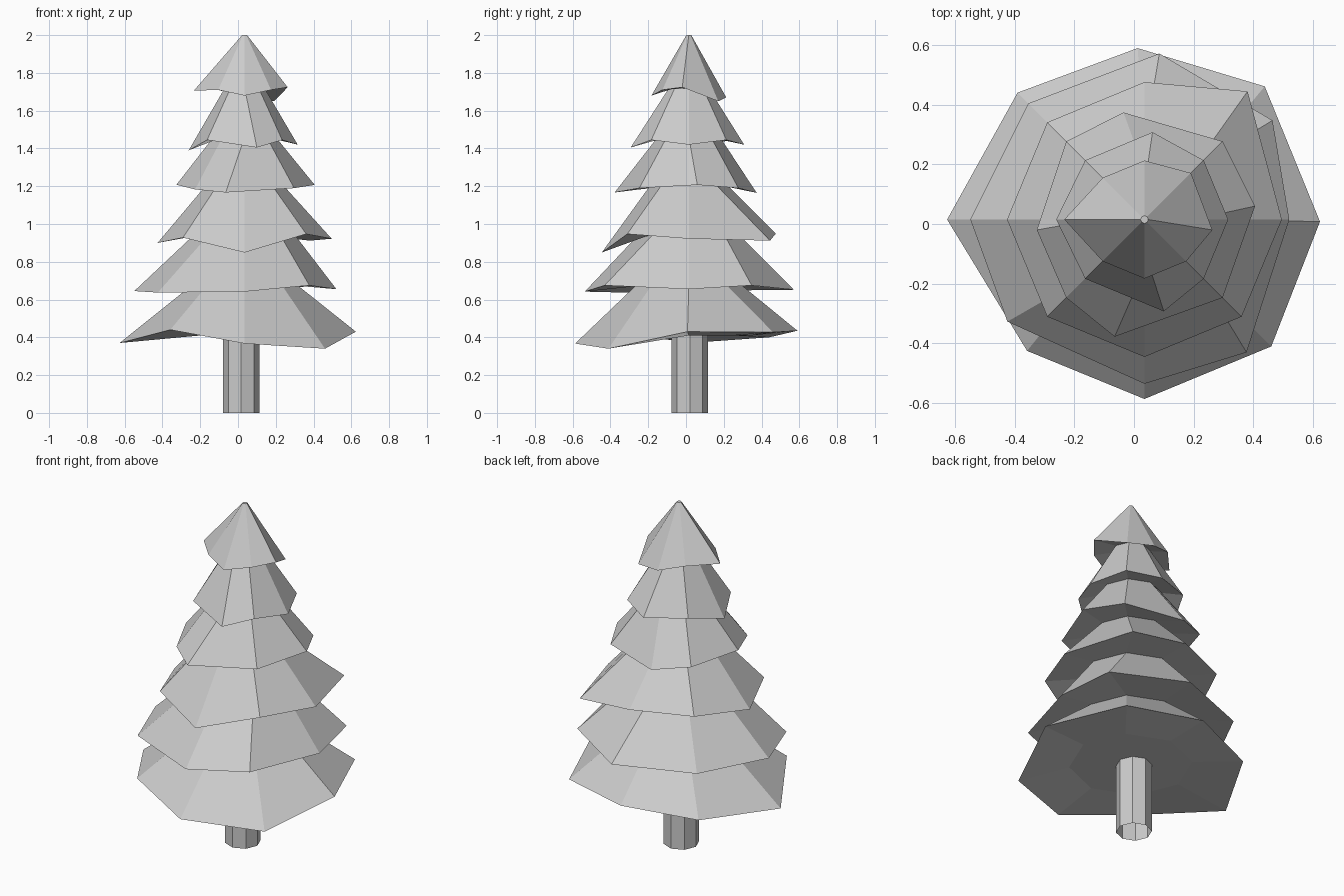
import bpy, bmesh
from math import cos, sin, pi

if "Cube" in bpy.data.objects:
    bpy.data.objects.remove(bpy.data.objects["Cube"])

SIDES = 8
CX, CY = 0.035, 0.015


def ring(bm, cx, cy, r, zs, nudge=None):
    """Octagon of vertices, counter-clockwise from +x, with optional xy nudges."""
    nudge = nudge or {}
    out = []
    for k in range(SIDES):
        a = 2 * pi * k / SIDES
        dx, dy = nudge.get(k, (0, 0))
        z = zs[k] if isinstance(zs, list) else zs
        out.append(bm.verts.new((cx + r * cos(a) + dx, cy + r * sin(a) + dy, z)))
    return out


def skin(bm, upper, lower):
    for k in range(SIDES):
        n = (k + 1) % SIDES
        bm.faces.new((upper[k], lower[k], lower[n], upper[n]))


def finish(bm, name):
    bmesh.ops.recalc_face_normals(bm, faces=bm.faces[:])
    mesh = bpy.data.meshes.new(name)
    bm.to_mesh(mesh)
    bm.free()
    bpy.context.collection.objects.link(bpy.data.objects.new(name, mesh))


# Tiers from the top: (neck radius, neck height, rim radius, rim heights, rim nudges)
tiers = [
    (0.013, 2.00, 0.198, [1.724, 1.65, 1.67, 1.71, 1.706, 1.71, 1.68, 1.71],
     {0: (.03, -.035), 1: (.016, .016), 4: (-.071, 0)}),
    (0.105, 1.72, 0.281, [1.42, 1.445, 1.42, 1.44, 1.39, 1.445, 1.405, 1.445],
     {2: (.027, .012), 4: (-.015, 0), 6: (.065, -.027)}),
    (0.165, 1.46, 0.371, [1.207, 1.19, 1.165, 1.195, 1.208, 1.183, 1.167, 1.19],
     {0: (0, .045), 2: (-.07, -.012), 4: (.01, -.035), 6: (-.1, -.022)}),
    (0.20, 1.21, 0.461, [.922, .912, .95, .945, .90, .928, .849, .947],
     {1: (.02, .104)}),
    (0.26, 0.95, 0.551, [.655, .675, .652, .65, .645, .637, .642, .675],
     {0: (-.065, 0), 1: (.04, -.057), 2: (.05, .006), 4: (-.033, 0),
      5: (-.07, .047), 7: (-.047, -.056)}),
    (0.275, 0.68, 0.602, [.43, .427, .435, .40, .37, .44, .367, .34],
     {0: (-.013, -.007), 1: (-.022, .021), 2: (-.023, -.027), 4: (-.06, 0),
      5: (.032, -.015)}),
]

# Foliage: one skin running down through every neck and rim
bm = bmesh.new()
last = None
for neck_r, neck_z, rim_r, rim_z, nudge in tiers:
    neck = ring(bm, CX, CY, neck_r, neck_z)
    rim = ring(bm, CX, CY, rim_r, rim_z, nudge)
    if last:
        skin(bm, last, neck)
    else:
        bm.faces.new(neck)
    skin(bm, neck, rim)
    last = rim
base = ring(bm, CX, CY, 0.33, 0.41)
skin(bm, last, base)
bm.faces.new(base)
finish(bm, "foliage")

# Trunk: open octagonal tube
bm = bmesh.new()
skin(bm, ring(bm, 0.017, 0.02, 0.096, 0.42), ring(bm, 0.017, 0.02, 0.096, 0.0))
finish(bm, "trunk")
